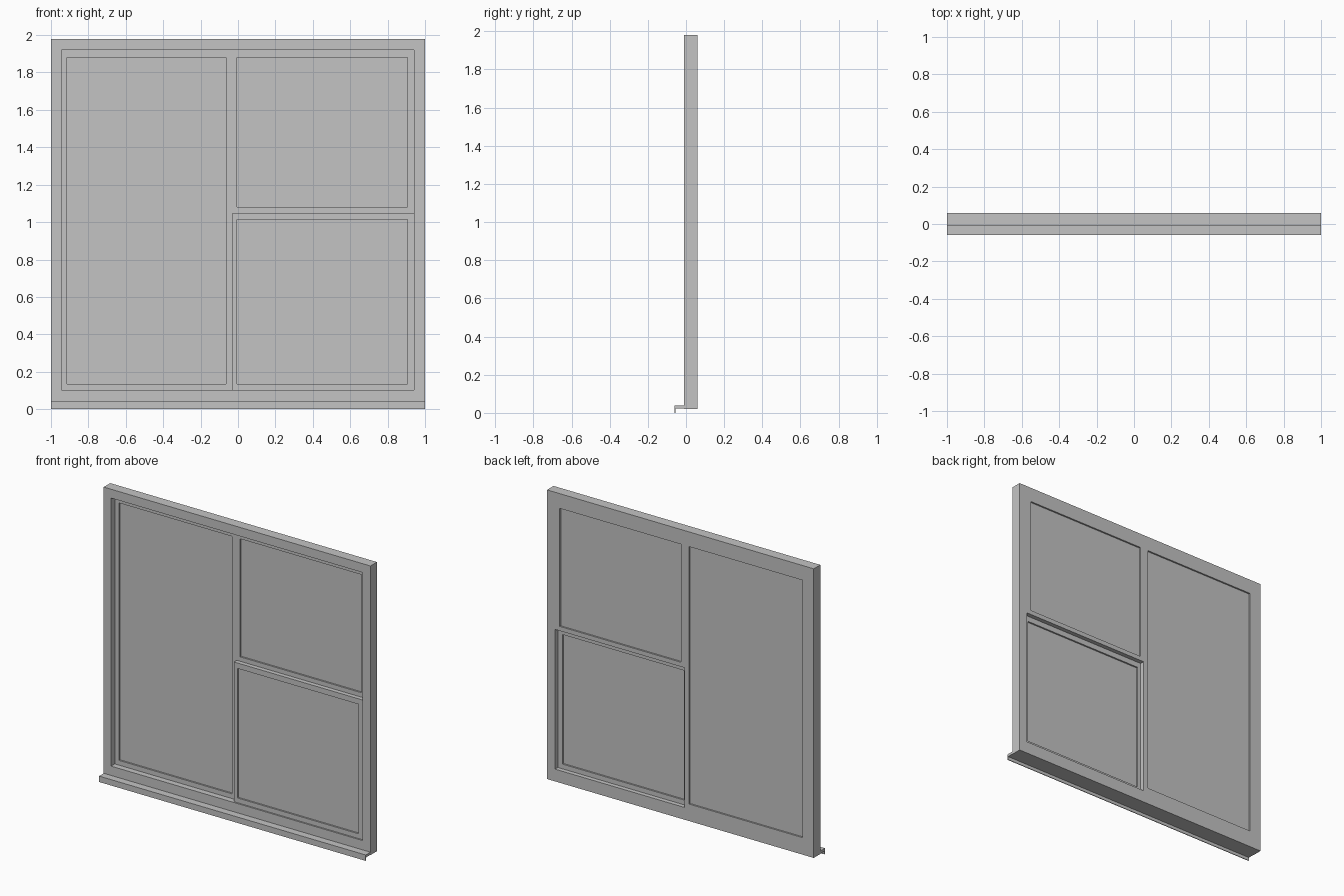
import bpy, bmesh

if "Cube" in bpy.data.objects:
    bpy.data.objects.remove(bpy.data.objects["Cube"])

grey = bpy.data.materials.new("window grey")
grey.diffuse_color = (0.55, 0.55, 0.55, 1)
grey.use_nodes = True
grey.node_tree.nodes["Principled BSDF"].inputs["Base Color"].default_value = grey.diffuse_color


def finish(name, bm):
    bmesh.ops.recalc_face_normals(bm, faces=bm.faces)
    mesh = bpy.data.meshes.new(name)
    bm.to_mesh(mesh)
    bm.free()
    mesh.materials.append(grey)
    obj = bpy.data.objects.new(name, mesh)
    bpy.context.collection.objects.link(obj)
    return obj


def corners(bm, rect, y):
    x0, x1, z0, z1 = rect
    return [bm.verts.new((x, y, z)) for x, z in ((x0, z0), (x1, z0), (x1, z1), (x0, z1))]


def ring(name, outer, inner, y0, y1):
    """Rectangular frame with a rectangular hole, given as x0, x1, z0, z1."""
    bm = bmesh.new()
    loops = [corners(bm, outer, y0), corners(bm, inner, y0),
             corners(bm, inner, y1), corners(bm, outer, y1)]
    for k in range(4):
        a, b = loops[k], loops[(k + 1) % 4]
        for i in range(4):
            j = (i + 1) % 4
            bm.faces.new((a[i], a[j], b[j], b[i]))
    return finish(name, bm)


def pane(name, rect, y0, y1):
    """Flat sheet closing a sash, tucked slightly into its frame."""
    x0, x1, z0, z1 = rect
    rect = (x0 - 0.008, x1 + 0.008, z0 - 0.008, z1 + 0.008)
    bm = bmesh.new()
    a, b = corners(bm, rect, y0), corners(bm, rect, y1)
    bm.faces.new(a)
    bm.faces.new(b)
    for i in range(4):
        j = (i + 1) % 4
        bm.faces.new((a[i], a[j], b[j], b[i]))
    return finish(name, bm)


# Outer frame
ring("outer_frame", (-1, 1, 0.02, 1.98), (-0.945, 0.94, 0.103, 1.92), -0.01, 0.06)

# Sashes: the lower right one slides in front of the other two
sashes = (
    ("left", (-0.945, -0.03, 0.103, 1.92), (-0.915, -0.065, 0.135, 1.88), 0.03),
    ("upper_right", (-0.03, 0.94, 1.05, 1.92), (-0.005, 0.905, 1.08, 1.88), 0.03),
    ("lower_right", (-0.03, 0.94, 0.103, 1.05), (-0.005, 0.905, 0.135, 1.013), 0.0),
)
for name, outer, inner, y in sashes:
    ring(name + "_sash", outer, inner, y, y + 0.03)
    pane(name + "_glass", inner, y + 0.011, y + 0.019)

# Sill with a turned-down front lip
bm = bmesh.new()
profile = [(-0.01, 0.022), (-0.01, 0.04), (-0.06, 0.04),
           (-0.06, 0.0), (-0.055, 0.0), (-0.055, 0.022)]
left = [bm.verts.new((-1, y, z)) for y, z in profile]
right = [bm.verts.new((1, y, z)) for y, z in profile]
bm.faces.new(left)
bm.faces.new(right)
for i in range(len(profile)):
    j = (i + 1) % len(profile)
    bm.faces.new((left[i], left[j], right[j], right[i]))
finish("sill", bm)
